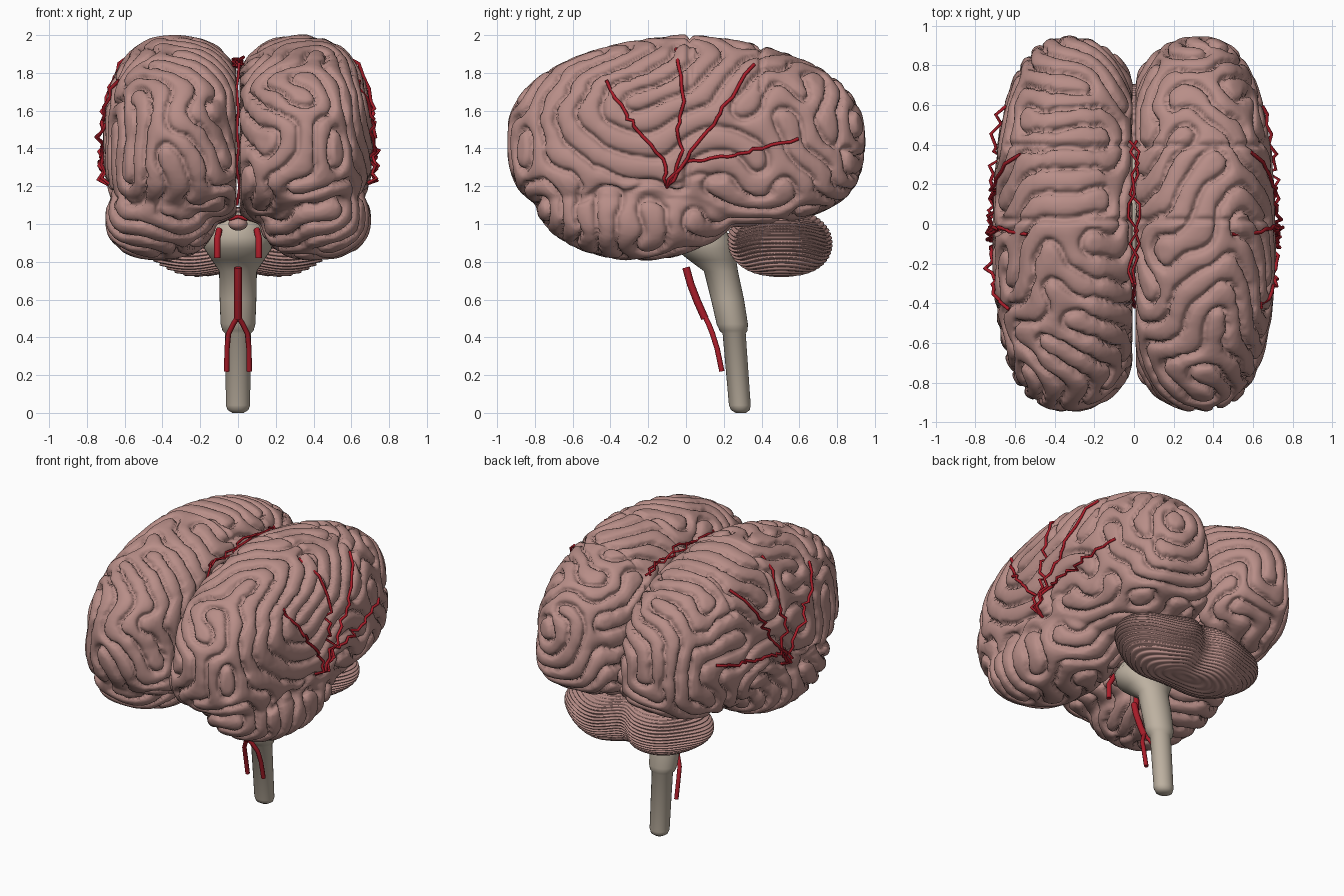
import bpy, bmesh, math, random
from mathutils import Vector, kdtree
from mathutils.bvhtree import BVHTree

random.seed(11)
if "Cube" in bpy.data.objects:
    bpy.data.objects.remove(bpy.data.objects["Cube"], do_unlink=True)


def material(name, rgb):
    m = bpy.data.materials.new(name)
    m.use_nodes = True
    m.diffuse_color = (*rgb, 1)
    node = next(n for n in m.node_tree.nodes if n.type == 'BSDF_PRINCIPLED')
    node.inputs["Base Color"].default_value = (*rgb, 1)
    return m


PINK = material("dusky pink tissue", (0.48, 0.27, 0.245))
BEIGE = material("beige stem", (0.51, 0.44, 0.355))
RED = material("artery red", (0.40, 0.012, 0.022))


def add_mesh(name, me, mat):
    me.materials.clear()
    me.materials.append(mat)
    for p in me.polygons:
        p.use_smooth = True
    ob = bpy.data.objects.new(name, me)
    bpy.context.scene.collection.objects.link(ob)
    return ob


def loft(name, rings, mat):
    """Skin a stack of closed rings and cap both ends."""
    bm = bmesh.new()
    loops = [[bm.verts.new(p) for p in ring] for ring in rings]
    n = len(loops[0])
    for a, b in zip(loops, loops[1:]):
        for i in range(n):
            j = (i + 1) % n
            bm.faces.new((a[i], a[j], b[j], b[i]))
    bm.faces.new(loops[0])
    bm.faces.new(loops[-1])
    bmesh.ops.recalc_face_normals(bm, faces=bm.faces[:])
    me = bpy.data.meshes.new(name)
    bm.to_mesh(me)
    bm.free()
    return add_mesh(name, me, mat)


def ellipsoid(name, centre, radii, mat):
    bm = bmesh.new()
    bmesh.ops.create_uvsphere(bm, u_segments=32, v_segments=20, radius=1)
    for v in bm.verts:
        v.co = [c + r * k for c, r, k in zip(centre, radii, v.co)]
    me = bpy.data.meshes.new(name)
    bm.to_mesh(me)
    bm.free()
    return add_mesh(name, me, mat)


def artery(name, paths, radius):
    cu = bpy.data.curves.new(name, 'CURVE')
    cu.dimensions = '3D'
    cu.bevel_depth = radius
    cu.bevel_resolution = 2
    cu.use_fill_caps = True
    for path in paths:
        s = cu.splines.new('POLY')
        s.points.add(len(path) - 1)
        for pt, co in zip(s.points, path):
            pt.co = (*co, 1)
    cu.materials.append(RED)
    ob = bpy.data.objects.new(name, cu)
    bpy.context.scene.collection.objects.link(ob)


def resample(route, steps):
    """Points along a (y, z) route, several per segment."""
    return [(y0 + (y1 - y0) * k / steps, z0 + (z1 - z0) * k / steps)
            for (y0, z0), (y1, z1) in zip(route, route[1:]) for k in range(steps)] + route[-1:]


# ---- Cerebral hemispheres -------------------------------------------------
def squarish(p, e):
    """Push a unit-sphere point out to a superellipsoid."""
    return p * sum(abs(c) ** e for c in p) ** (-1 / e)


def hemisphere_base(side):
    """Smooth main lobe with a flat inner wall, plus the temporal lobe."""
    bm = bmesh.new()
    main = bmesh.ops.create_uvsphere(bm, u_segments=96, v_segments=64, radius=1)
    for v in main["verts"]:
        low = min(1, max(0, -2 * v.co.z))
        p = squarish(v.co, 2.4 + 0.6 * low)
        x = 0.33 + p.x * (0.385 - 0.015 * p.y if p.x > 0 else 0.40 + 0.06 * low)
        z = 1.45 + p.z * (0.555 - 0.07 * abs(p.y) if p.z > 0 else 0.47)
        v.co = (side * max(x, 0.007), p.y * 0.95, z)
    lobe = bmesh.ops.create_uvsphere(bm, u_segments=64, v_segments=40, radius=1)
    for v in lobe["verts"]:
        p = squarish(v.co, 2.3)
        v.co = (side * (0.41 + 0.295 * p.x), -0.25 + 0.55 * p.y, 1.025 + 0.22 * p.z + 0.09 * p.y ** 2)
    bmesh.ops.recalc_face_normals(bm, faces=bm.faces[:])
    me = bpy.data.meshes.new("base")
    bm.to_mesh(me)
    bm.free()
    return add_mesh("base", me, PINK)


def remeshed(ob, size):
    mod = ob.modifiers.new("even", 'REMESH')
    mod.mode = 'VOXEL'
    mod.voxel_size = size
    bpy.context.view_layer.update()
    dg = bpy.context.evaluated_depsgraph_get()
    me = bpy.data.meshes.new_from_object(ob.evaluated_get(dg))
    ob.modifiers.remove(mod)
    return me


def fold_pattern(me):
    """Labyrinth of winding bands, grown by repeated band-pass and saturation."""
    near = [[i] for i in range(len(me.vertices))]
    for ed in me.edges:
        a, b = ed.vertices
        near[a].append(b)
        near[b].append(a)

    def blur(f, times):
        for _ in range(times):
            f = [sum([f[j] for j in nb]) / len(nb) for nb in near]
        return f

    f = [random.uniform(-1, 1) for _ in near]
    for _ in range(40):
        a = blur(f, 4)
        b = blur(a, 11)
        g = [p - q for p, q in zip(a, b)]
        rms = math.sqrt(sum(v * v for v in g) / len(g)) + 1e-9
        g = [v / (rms * 1.4) for v in g]
        f = [math.tanh(3 * v) for v in g]
    return g


def lobe_groove(x, y, z):
    """Below 1 on the borders between lobes, 1 away from them."""
    d = 1.0
    if z > 1.7:
        d = min(abs(y - 0.02), abs(y - 0.4)) / 0.02
    elif x > 0.4 and -0.6 < y < 0.2:
        d = abs(z - 1.2 - 0.15 * (y + 0.2) - 0.02 * math.sin(25 * y)) / 0.025
    return 0.5 + 0.5 * min(1.0, d)


def hemisphere(name, side):
    base = hemisphere_base(side)
    coarse = remeshed(base, 0.0315)
    me = remeshed(base, 0.0135)
    old = base.data
    bpy.data.objects.remove(base, do_unlink=True)
    bpy.data.meshes.remove(old)
    g = fold_pattern(coarse)
    tree = kdtree.KDTree(len(g))
    for v in coarse.vertices:
        tree.insert(v.co, v.index)
    tree.balance()
    moved = []
    for v in me.vertices:
        total = weight = 0.0
        for _, i, dist in tree.find_n(v.co, 7):
            w = math.exp(-(dist / 0.022) ** 2) + 1e-6
            total += w * g[i]
            weight += w
        s = abs(total / weight)
        h = 0.65 * (1 - math.exp(-(s / 0.25) ** 2)) + 0.35 * min(1.0, s)
        h *= lobe_groove(abs(v.co.x), v.co.y, v.co.z)
        moved.append(v.co - v.normal * 0.05 * (1 - h))
    for v, co in zip(me.vertices, moved):
        v.co = co
    bpy.data.meshes.remove(coarse)
    me.name = name
    add_mesh(name, me, PINK)
    return BVHTree.FromPolygons(moved, [tuple(p.vertices) for p in me.polygons])


# Side arteries as (y, z) routes, laid on the folded surface
routes = [
    [(-.1, 1.2), (-.12, 1.35), (-.25, 1.5), (-.32, 1.58), (-.43, 1.76)],
    [(-.1, 1.2), (-.02, 1.35), (-.05, 1.5), (-.02, 1.65), (-.05, 1.92)],
    [(-.1, 1.2), (0, 1.35), (.12, 1.5), (.2, 1.62), (.35, 1.84)],
    [(-.1, 1.2), (0, 1.33), (.1, 1.34), (.25, 1.37), (.4, 1.4), (.6, 1.45)],
]
for label, side in (("left", 1), ("right", -1)):
    surface = hemisphere(label + "_hemisphere", side)
    paths = []
    for route in routes:
        path = []
        for k, (y, z) in enumerate(resample(route, 4)):
            y += random.uniform(-.013, .013)
            z += random.uniform(-.008, .008)
            hit = surface.ray_cast(Vector((side * 2, y, z)), Vector((-side, 0, 0)))[0]
            if hit:
                out = 0.004 + (k % 2) * random.uniform(0.01, 0.04 if z < 1.65 else 0.02)
                path.append((hit.x + side * out, y, z))
        paths.append(path)
    artery(label + "_side_arteries", paths, 0.0095)

# ---- Cerebellum with fine horizontal leaves --------------------------------
rings = []
for i in range(160):
    lat = math.pi * ((i + 0.5) / 160 - 0.5)
    leaf = 0.955 + 0.045 * abs(math.sin(26 * lat))
    size = math.cos(lat) ** 0.72 * leaf
    ring = []
    for k in range(96):
        t = math.tau * k / 96
        x, y = 0.53 * size * math.cos(t), 0.29 * size * math.sin(t)
        if y > 0:
            y -= 0.09 * size * math.exp(-(x / 0.09) ** 2) * math.sin(t)
        sag = 0.015 * (1 - math.cos(math.tau * x / 0.52))
        ring.append((x, 0.505 + y, 0.915 + 0.175 * leaf * math.sin(lat) - sag))
    rings.append(ring)
loft("cerebellum", rings, PINK)

# ---- Brain stem and cord: (y, z, radius) ------------------------------------
stem = [(.29, 0, .03), (.288, .015, .055), (.285, .04, .064), (.255, .42, .068),
        (.252, .435, .082), (.245, .47, .092), (.22, .6, .097), (.185, .75, .1),
        (.14, .81, .14), (.1, .87, .18), (.08, .93, .18), (.06, 1.0, .13), (.06, 1.06, .08)]
loft("brain_stem", [[(r * math.cos(math.tau * k / 32), y + 0.9 * r * math.sin(math.tau * k / 32), z)
                     for k in range(32)] for y, z, r in stem], BEIGE)
ellipsoid("inner_bridge", (0, 0.05, 1.36), (0.08, 0.3, 0.12), BEIGE)
ellipsoid("gland", (0, -0.14, 1.0), (0.05, 0.05, 0.035), PINK)

# ---- Lower arteries ----------------------------------------------------------
artery("basilar_artery", [[(0, 0, .77), (0, .025, .68), (0, .06, .59), (0, .1, .5)]], 0.02)
artery("vertebral_arteries", [[(0, .1, .51), (s * .025, .12, .47), (s * .05, .14, .42),
                               (s * .058, .165, .34), (s * .06, .19, .22)] for s in (1, -1)], 0.014)
artery("carotid_arteries", [[(s * .11, -.11, .82), (s * .11, -.11, .92), (s * .1, -.06, .97)]
                            for s in (1, -1)], 0.017)
artery("front_arch_artery", [[(-.05, -.17, 1.025), (0, -.18, 1.04), (.05, -.17, 1.025)]], 0.01)

# ---- Arteries winding along the gap between the hemispheres ----------------------
rise = [(-.3, 1.1), (-.42, 1.4), (-.38, 1.7), (-.3, 1.84)]
crest = [(-.3, 1.84), (-.1, 1.86), (.1, 1.87), (.25, 1.86), (.42, 1.83)]
paths = [[(random.uniform(-sway, sway), y, z + random.uniform(-.015, .015)) for y, z in resample(route, 3)]
         for route, sway in ((rise, 0.008), (crest, 0.03), (crest, 0.03))]
artery("midline_arteries", paths, 0.0075)
